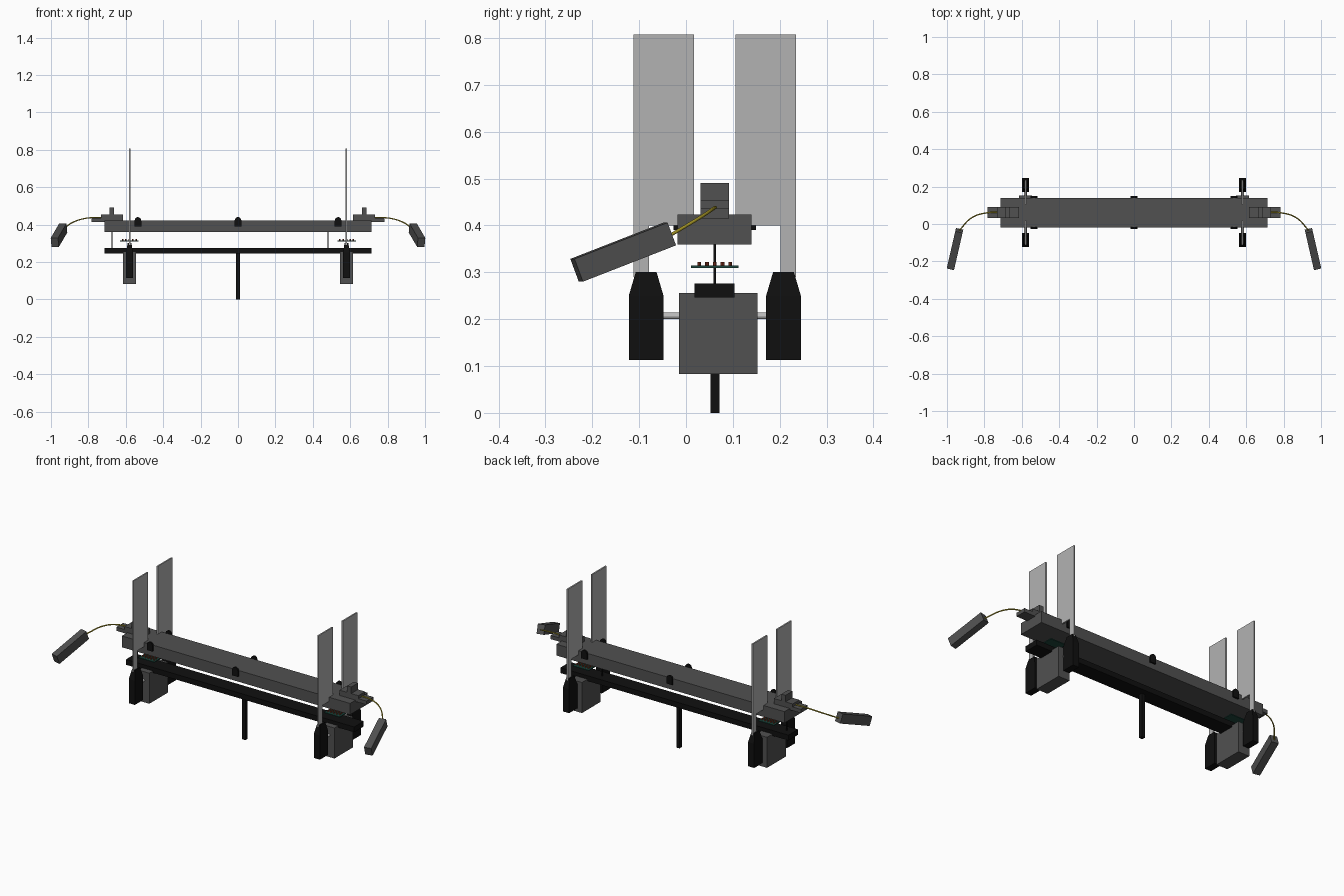
import bpy, bmesh, math
from mathutils import Vector, Matrix

if "Cube" in bpy.data.objects:
    bpy.data.objects.remove(bpy.data.objects["Cube"])

CY = 0.0615  # fore-aft centre line of the rig


def mat(name, r, g, b):
    m = bpy.data.materials.new(name)
    m.diffuse_color = (r, g, b, 1)
    m.use_nodes = True
    m.node_tree.nodes["Principled BSDF"].inputs["Base Color"].default_value = m.diffuse_color
    return m


GREY = mat("dark_grey", 0.082, 0.082, 0.082)
BLACK = mat("black", 0.005, 0.005, 0.005)
PANEL = mat("light_grey", 0.45, 0.45, 0.45)
METAL = mat("silver", 0.5, 0.5, 0.5)
GREEN = mat("board_green", 0.012, 0.06, 0.045)
RED = mat("rust_red", 0.25, 0.035, 0.015)
YELLOW = mat("cable_yellow", 0.4, 0.32, 0.02)


def finish(name, bm, material):
    bmesh.ops.recalc_face_normals(bm, faces=bm.faces)
    me = bpy.data.meshes.new(name)
    bm.to_mesh(me)
    bm.free()
    me.materials.append(material)
    ob = bpy.data.objects.new(name, me)
    bpy.context.collection.objects.link(ob)
    return ob


def box(name, x, y, z, material):
    bm = bmesh.new()
    bmesh.ops.create_cube(bm, size=1)
    for v in bm.verts:
        v.co = [lo + (c + 0.5) * (hi - lo) for c, (lo, hi) in zip(v.co, (x, y, z))]
    return finish(name, bm, material)


def mirrored(x, s):
    return tuple(sorted((s * x[0], s * x[1])))


def prism(name, pts, axis, lo, hi, material):
    """Extrude a closed 2D profile along x (axis 0) or y (axis 1)."""
    bm = bmesh.new()
    vs = [bm.verts.new((lo, a, b) if axis == 0 else (a, lo, b)) for a, b in pts]
    f = bm.faces.new(vs)
    r = bmesh.ops.extrude_face_region(bm, geom=[f])
    d = Vector((hi - lo, 0, 0)) if axis == 0 else Vector((0, hi - lo, 0))
    bmesh.ops.translate(bm, vec=d, verts=[g for g in r["geom"] if isinstance(g, bmesh.types.BMVert)])
    return finish(name, bm, material)


def rod(name, a, b, r, material, n=12):
    a, b = Vector(a), Vector(b)
    bm = bmesh.new()
    m = Matrix.Translation((a + b) / 2) @ (b - a).to_track_quat('Z', 'Y').to_matrix().to_4x4()
    bmesh.ops.create_cone(bm, cap_ends=True, segments=n, radius1=r, radius2=r,
                          depth=(b - a).length, matrix=m)
    return finish(name, bm, material)


# main beams and centre pole
box("upper_beam", (-0.715, 0.715), (-0.018, 0.14), (0.359, 0.423), GREY)
box("lower_bar", (-0.715, 0.715), (0.018, 0.104), (0.246, 0.276), BLACK)
box("centre_pole", (-0.01, 0.01), (0.052, 0.072), (0, 0.25), BLACK)
for x in (-0.674, 0.482):
    rod("beam_support_rod", (x, CY, 0.27), (x, CY, 0.365), 0.003, BLACK)

# round-topped tabs on both long sides of the upper beam
tab = [(-0.018, 0.39), (0.018, 0.39)]
tab += [(0.018 * math.cos(i * math.pi / 8), 0.42 + 0.02 * math.sin(i * math.pi / 8)) for i in range(9)]
for cx in (-0.535, 0, 0.535):
    for lo, hi in ((-0.027, -0.017), (0.139, 0.149)):
        prism("side_tab", [(cx + a, b) for a, b in tab], 1, lo, hi, BLACK)

for s in (-1, 1):
    # hanging equipment box
    box("hanging_box", mirrored((0.545, 0.615), s), (-0.015, 0.153), (0.083, 0.256), GREY)
    rod("cross_rod", (s * 0.58, -0.06, 0.207), (s * 0.58, 0.183, 0.207), 0.007, METAL)

    # circuit board with rows of small lamps
    box("circuit_board", mirrored((0.532, 0.63), s), (0.011, 0.112), (0.309, 0.314), GREEN)
    for i in range(5):
        for j in range(5):
            x, y = s * (0.581 + (i - 2) * 0.018), CY + (j - 2) * 0.0165
            rod("board_lamp", (x, y, 0.313), (x, y, 0.322), 0.004, RED, 8)

    for t in (-1, 1):
        # pod with tapered top
        bm = bmesh.new()
        rings = [[bm.verts.new((s * 0.58 + a * hx, CY + t * 0.1465 + b * hy, z))
                  for a, b in ((-1, -1), (1, -1), (1, 1), (-1, 1))]
                 for z, hx, hy in ((0.113, 0.019, 0.037), (0.25, 0.019, 0.037), (0.301, 0.01, 0.022))]
        bm.faces.new(rings[0])
        bm.faces.new(rings[-1])
        for p, q in zip(rings, rings[1:]):
            for k in range(4):
                bm.faces.new((p[k], p[(k + 1) % 4], q[(k + 1) % 4], q[k]))
        finish("pod", bm, BLACK)

        # tall thin panel with a narrow stem down to the pod
        prof = [(0.173, 0.29), (0.173, 0.807), (0.044, 0.807), (0.044, 0.4), (0.14, 0.4), (0.14, 0.29)]
        prism("tall_panel", [(CY + t * a, b) for a, b in prof], 0,
              s * 0.58 - 0.004, s * 0.58 + 0.004, PANEL)

    # end mount on top of the beam
    box("mount_base", mirrored((0.615, 0.733), s), (0.031, 0.092), (0.42, 0.453), GREY)
    box("mount_upright", mirrored((0.662, 0.688), s), (0.031, 0.092), (0.45, 0.49), GREY)
    box("end_plate", mirrored((0.71, 0.784), s), (0.031, 0.092), (0.415, 0.436), GREY)

    # drooping cable
    cu = bpy.data.curves.new("cable", 'CURVE')
    cu.dimensions = '3D'
    cu.bevel_depth = 0.0035
    cu.bevel_resolution = 1
    cu.resolution_u = 10
    pts = [(0.70, 0.0615, 0.437), (0.785, 0.06, 0.437), (0.865, 0.035, 0.420), (0.935, -0.035, 0.378)]
    sp = cu.splines.new('BEZIER')
    sp.bezier_points.add(len(pts) - 1)
    for bp, (x, y, z) in zip(sp.bezier_points, pts):
        bp.co = (s * x, y, z)
        bp.handle_left_type = bp.handle_right_type = 'AUTO'
    cu.use_fill_caps = True
    cu.materials.append(YELLOW)
    bpy.context.collection.objects.link(bpy.data.objects.new("cable", cu))

    # tilted handset at the cable end
    along = Vector((s * 0.047, -0.205, -0.08)).normalized()
    side = along.cross(Vector((0, 0, 1))).normalized()
    up = side.cross(along)
    rot = Matrix((side, along, up)).transposed().to_4x4()
    bm = bmesh.new()
    bmesh.ops.create_cube(bm, size=1, matrix=Matrix.Translation((s * 0.957, -0.134, 0.343)) @ rot
                          @ Matrix.Diagonal((0.04, 0.218, 0.052, 1)))
    finish("handset", bm, GREY)
